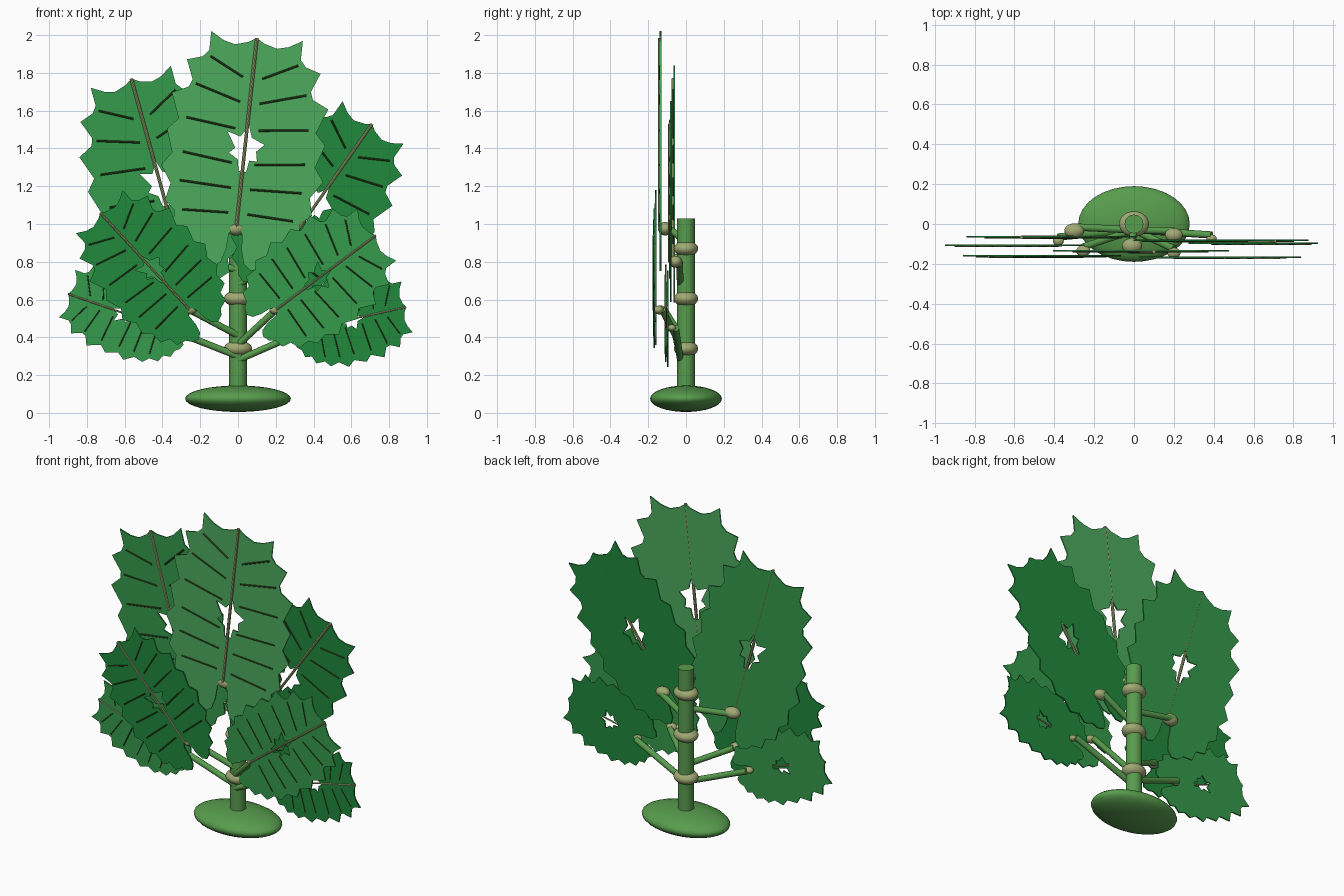
import bpy, math
from mathutils import Vector, Matrix

if "Cube" in bpy.data.objects:
    bpy.data.objects.remove(bpy.data.objects["Cube"])


def material(name, rgb):
    m = bpy.data.materials.new(name)
    m.diffuse_color = [(c / 255) ** 2.2 for c in rgb] + [1]
    m.use_nodes = True
    m.node_tree.nodes["Principled BSDF"].inputs["Base Color"].default_value = m.diffuse_color
    return m


STEM = material("stem_green", (88, 155, 78))
TAN = material("node_tan", (160, 168, 115))
VEIN = material("vein_dark", (48, 72, 34))
GREENS = [material("leaf_light", (77, 169, 94)),
          material("leaf_mid", (56, 153, 76)),
          material("leaf_dark", (38, 135, 62))]


def finish(name, mat, smooth=True):
    ob = bpy.context.object
    ob.name = name
    ob.data.materials.append(mat)
    if smooth:
        bpy.ops.object.shade_smooth_by_angle()
    return ob


def ball(name, loc, size, mat):
    bpy.ops.mesh.primitive_uv_sphere_add(segments=32, ring_count=16, location=loc)
    bpy.context.object.scale = size
    return finish(name, mat)


def rod(name, a, b, r, mat, sides=16):
    a, b = Vector(a), Vector(b)
    d = b - a
    bpy.ops.mesh.primitive_cylinder_add(vertices=sides, radius=r, depth=d.length,
                                        location=(a + b) / 2,
                                        rotation=d.to_track_quat('Z', 'Y').to_euler())
    return finish(name, mat)


# right half of the blade outline from base notch to tip (unit length)
HALF = [(.035, -.03), (.04, -.11), (.06, -.18), (.10, -.21), (.15, -.19), (.18, -.15),
        (.25, -.13), (.26, -.06), (.33, -.03), (.33, .06), (.385, .11), (.365, .20),
        (.425, .29), (.375, .36), (.415, .48), (.36, .54), (.41, .67), (.325, .71),
        (.31, .75), (.35, .85), (.27, .875), (.24, .91), (.24, 1.01), (.17, .97),
        (.11, .955), (.04, .975)]
OUTLINE = [(0, .03)] + HALF + [(0, 1.0)] + [(-x, y) for x, y in reversed(HALF)]
# ragged hole in the middle of the blade
HOLE = [(-.02, .30), (-.03, .36), (-.08, .39), (-.05, .42), (-.10, .50), (-.03, .48),
        (.01, .54), (.03, .48), (.10, .45), (.06, .41), (.07, .36), (.03, .36), (.02, .30)]
# side veins: start x, start y, end x, end y
VEINS = [(.05, .08, .29, .07), (.05, .21, .32, .22), (.06, .34, .32, .37),
         (.06, .52, .32, .55), (.05, .66, .29, .73), (.05, .79, .23, .88)]


def blade(name, mat, m, length, wide):
    cu = bpy.data.curves.new(name, 'CURVE')
    cu.dimensions = '2D'
    cu.fill_mode = 'BOTH'
    cu.extrude = .004
    for pts in (OUTLINE, HOLE):
        s = cu.splines.new('POLY')
        s.points.add(len(pts) - 1)
        for p, (x, y) in zip(s.points, pts):
            p.co = (x * length * wide, y * length, 0, 1)
        s.use_cyclic_u = True
    ob = bpy.data.objects.new(name, cu)
    bpy.context.collection.objects.link(ob)
    ob.matrix_world = m
    bpy.ops.object.select_all(action='DESELECT')
    ob.select_set(True)
    bpy.context.view_layer.objects.active = ob
    bpy.ops.object.convert(target='MESH')
    finish(name, mat, False)


def leaf(name, mat, joint, tip, y, wide, root_z):
    """Stalk, joint, blade, midrib and veins of one leaf."""
    j = Vector(joint)
    d = Vector((tip[0] - j.x, 0, tip[1] - j.z))
    length = d.length
    d.normalize()
    n = Vector((d.z, 0, -d.x))
    m = Matrix((n, d, (0, -1, 0))).transposed().to_4x4()
    m.translation = (j.x, y, j.z)
    rod(name + "_stalk", (0, -.03, root_z), (j.x, j.y + .02, j.z), .018, STEM)
    ball(name + "_joint", j, (.05 * length, .033 * length + .005, .035 * length), TAN)
    blade(name, mat, m, length, wide)
    rod(name + "_midrib", m @ Vector((0, 0, .004)), m @ Vector((0, length, .004)),
        .009 * length, TAN, 8)
    for i, (x0, y0, x1, y1) in enumerate(VEINS):
        for side in (-1, 1):
            k = side * wide * length
            rod(f"{name}_vein_{i}", m @ Vector((x0 * k, y0 * length, .004)),
                m @ Vector((x1 * k, y1 * length, .004)), .0055 * length, VEIN, 6)


# base and stem with nodes
ball("base", (0, 0, .075), (.28, .19, .07), STEM)
rod("stem", (0, 0, .08), (0, 0, 1.03), .047, STEM, 32)
for z in (.34, .605, .87):
    ball("stem_node", (0, 0, z), (.075, .064, .043), TAN)

# leaves: name, green, joint, tip (x, z), blade y, width factor, stalk root z
for name, g, joint, tip, y, wide, root in [
        ("top_leaf", 0, (-.01, -.11, .975), (.10, 1.985), -.135, 1.0, .93),
        ("upper_left_leaf", 1, (-.30, -.035, .81), (-.565, 1.77), -.063, .92, .76),
        ("upper_right_leaf", 2, (.20, -.055, .80), (.71, 1.53), -.082, .92, .68),
        ("front_left_leaf", 2, (-.255, -.135, .545), (-.73, 1.06), -.16, 1.0, .41),
        ("front_right_leaf", 1, (.20, -.145, .545), (.73, .94), -.167, 1.08, .36),
        ("low_left_leaf", 1, (-.38, -.085, .45), (-.90, .63), -.106, 1.0, .30),
        ("low_right_leaf", 2, (.39, -.075, .45), (.89, .56), -.096, 1.12, .28)]:
    leaf(name, GREENS[g], joint, tip, y, wide, root)
